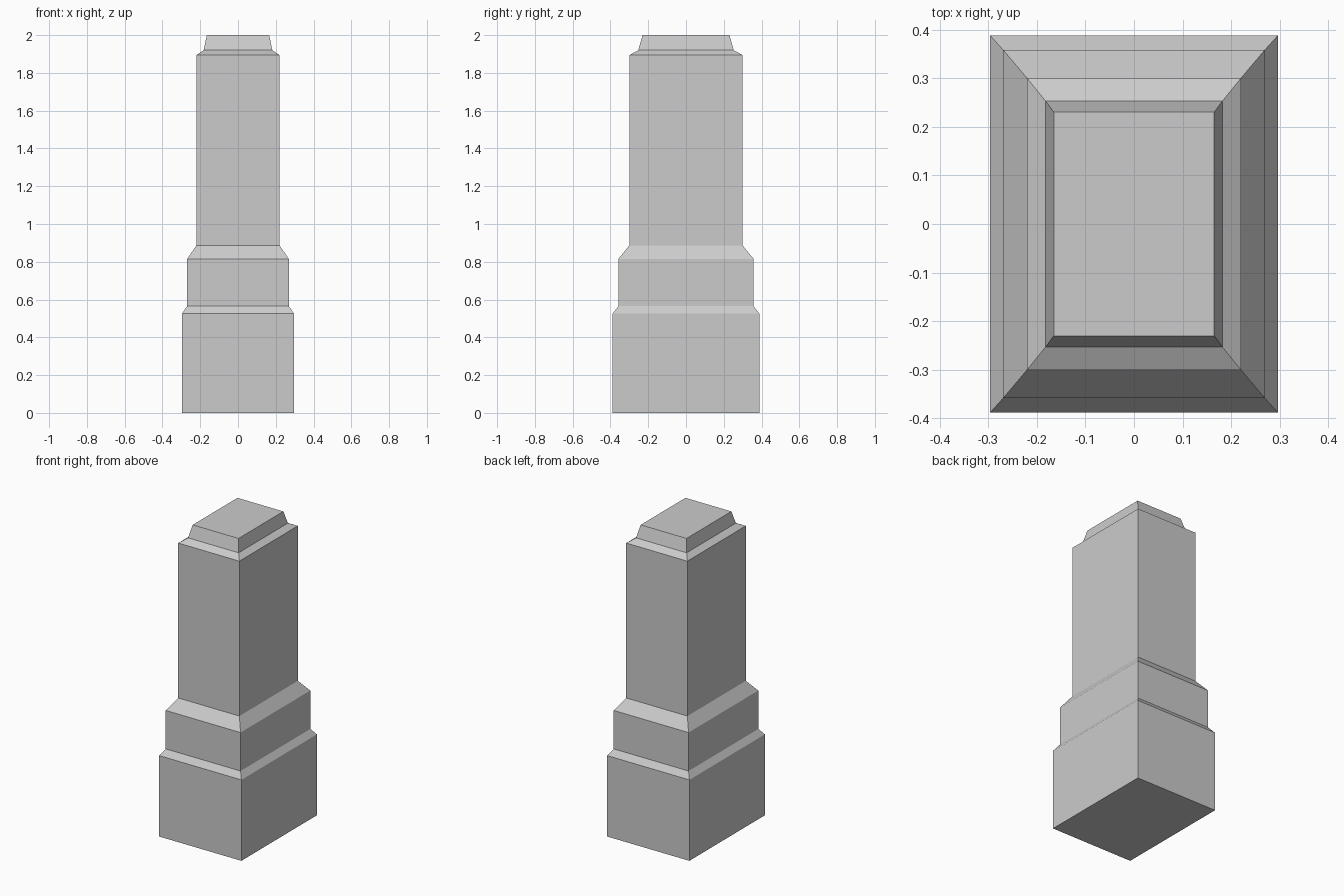
import bpy
import bmesh

if "Cube" in bpy.data.objects:
    bpy.data.objects.remove(bpy.data.objects["Cube"])

# Stepped profile from bottom to top: half width, half depth, height
PROFILE = [
    (0.296, 0.388, 0.0), (0.296, 0.388, 0.526),     # plinth
    (0.269, 0.358, 0.565), (0.269, 0.358, 0.815),   # middle block
    (0.22, 0.30, 0.887), (0.22, 0.30, 1.894),       # shaft
    (0.182, 0.253, 1.92), (0.165, 0.23, 2.0),       # cap
]


def loft_rectangles(name, profile):
    """Stack rectangular rings, bridge them and close both ends."""
    bm = bmesh.new()
    rings = [[bm.verts.new((sx * x, sy * y, z))
              for sx, sy in ((-1, -1), (1, -1), (1, 1), (-1, 1))]
             for x, y, z in profile]
    for low, high in zip(rings, rings[1:]):
        for i in range(4):
            j = (i + 1) % 4
            bm.faces.new((low[i], low[j], high[j], high[i]))
    bm.faces.new(rings[0][::-1])
    bm.faces.new(rings[-1])
    mesh = bpy.data.meshes.new(name)
    bm.to_mesh(mesh)
    bm.free()
    obj = bpy.data.objects.new(name, mesh)
    bpy.context.collection.objects.link(obj)
    return obj


# One continuous stone pillar
loft_rectangles("stepped_pillar", PROFILE)
